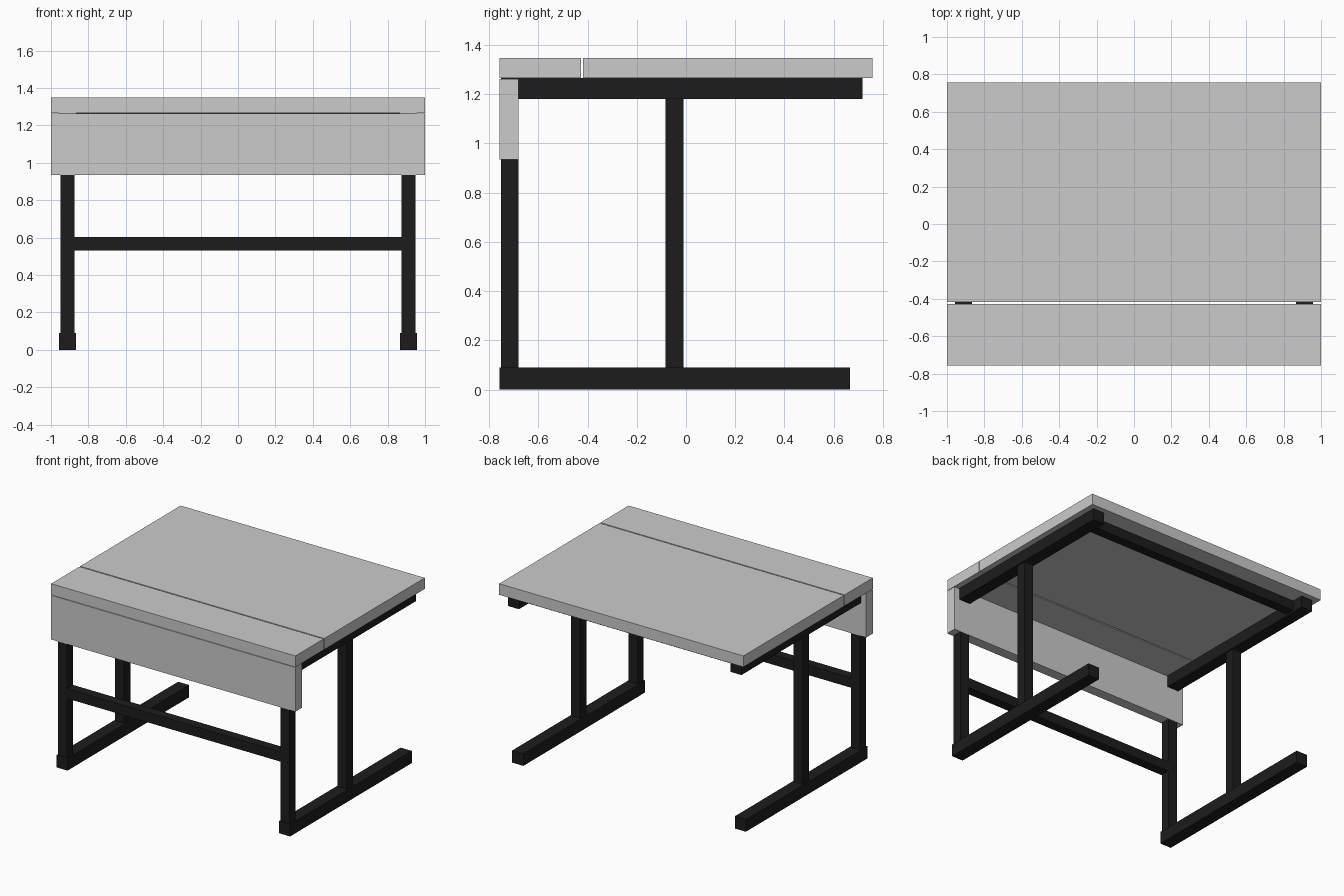
import bpy

if "Cube" in bpy.data.objects:
    bpy.data.objects.remove(bpy.data.objects["Cube"])

black = bpy.data.materials.new("black_metal")
black.diffuse_color = (0.012, 0.012, 0.012, 1)
black.use_nodes = True
black.node_tree.nodes["Principled BSDF"].inputs["Base Color"].default_value = black.diffuse_color


def box(name, x, y, z, mat=None):
    """Box spanning the (min, max) ranges on each axis."""
    bpy.ops.mesh.primitive_cube_add(size=1)
    ob = bpy.context.object
    ob.name = ob.data.name = name
    ob.location = [(a + b) / 2 for a, b in (x, y, z)]
    ob.scale = [b - a for a, b in (x, y, z)]
    bpy.ops.object.transform_apply(location=True, rotation=True, scale=True)
    if mat:
        ob.data.materials.append(mat)
    return ob


# Desk boards: main top, front strip and hanging front panel
box("desk_top", (-1, 1), (-0.418, 0.757), (1.266, 1.348))
box("front_strip", (-1, 1), (-0.757, -0.427), (1.266, 1.348))
box("front_panel", (-1, 1), (-0.757, -0.68), (0.935, 1.262))

# Side frames: foot, front leg, middle post and top rail on each side
for side, s in (("left", -1), ("right", 1)):
    wide = sorted((s * 0.866, s * 0.957))
    slim = sorted((s * 0.874, s * 0.948))
    box(side + "_foot", wide, (-0.757, 0.666), (0, 0.09), black)
    box(side + "_front_leg", slim, (-0.752, -0.681), (0.09, 1.18), black)
    box(side + "_middle_post", slim, (-0.084, -0.011), (0.09, 1.18), black)
    box(side + "_top_rail", wide, (-0.752, 0.718), (1.18, 1.266), black)

# Cross bars: stretcher between front legs, rear bar under the top
box("front_stretcher", (-0.874, 0.874), (-0.752, -0.681), (0.53, 0.603), black)
box("rear_cross_bar", (-0.866, 0.866), (0.56, 0.63), (1.193, 1.266), black)
